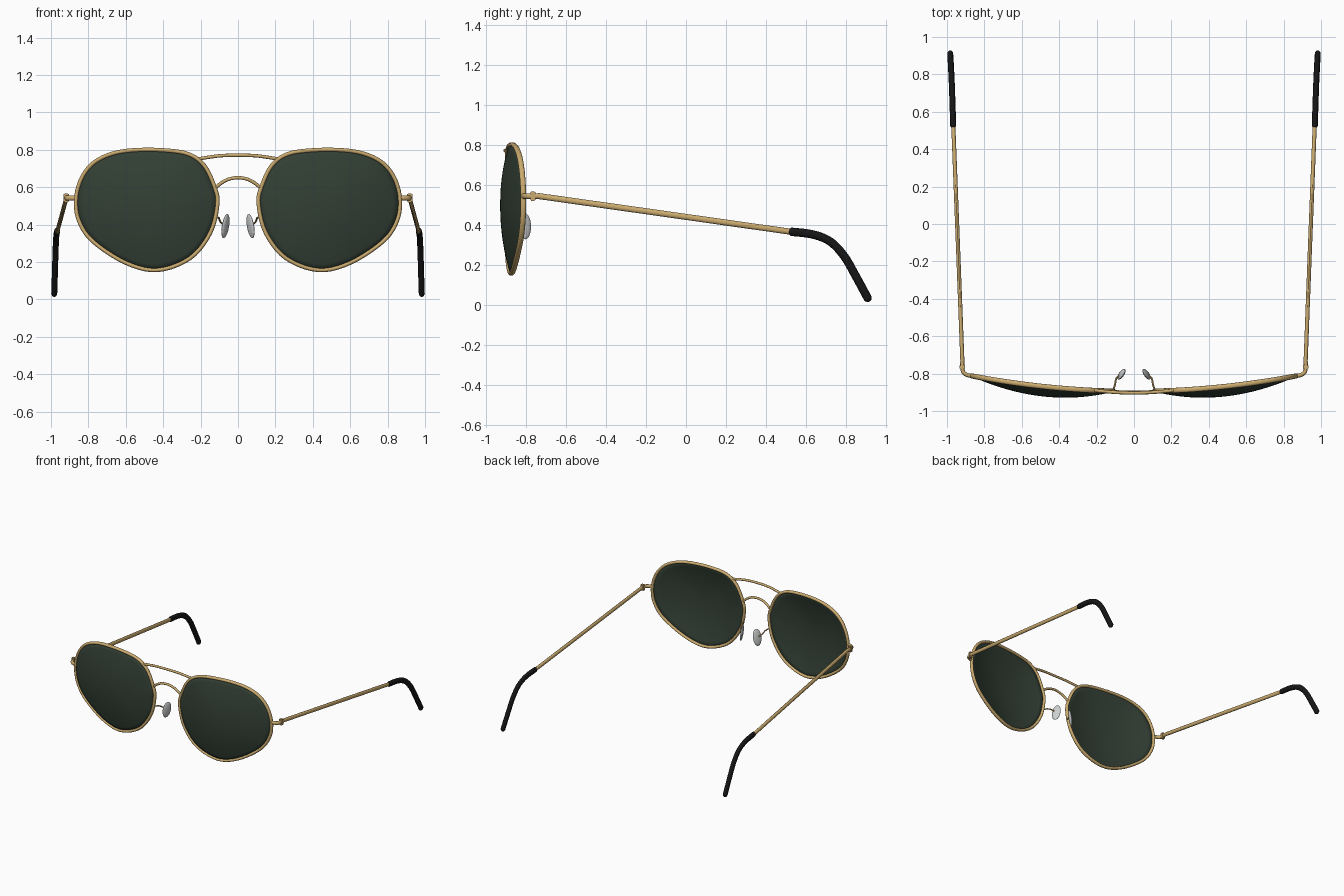
import bpy, bmesh, math
from mathutils import Vector, Matrix

cube = bpy.data.objects.get("Cube")
if cube:
    bpy.data.objects.remove(cube, do_unlink=True)


def material(name, rgb, rough, metal=0.0):
    m = bpy.data.materials.new(name)
    m.use_nodes = True
    m.diffuse_color = (*rgb, 1)
    bsdf = m.node_tree.nodes["Principled BSDF"]
    bsdf.inputs["Base Color"].default_value = (*rgb, 1)
    bsdf.inputs["Roughness"].default_value = rough
    bsdf.inputs["Metallic"].default_value = metal
    return m


GOLD = material("gold metal", (0.60, 0.41, 0.16), 0.35)
LENS = material("dark green glass", (0.032, 0.050, 0.035), 0.2)
BLACK = material("black plastic", (0.008, 0.008, 0.008), 0.5)
PAD = material("clear grey silicone", (0.62, 0.64, 0.64), 0.4)
X, Y, Z = Vector((1, 0, 0)), Vector((0, 1, 0)), Vector((0, 0, 1))


def finish(bm, name, mat, side=1):
    """Turn a bmesh into a smooth object; side -1 mirrors it across x."""
    if side < 0:
        bmesh.ops.scale(bm, vec=(-1, 1, 1), verts=bm.verts)
    bmesh.ops.recalc_face_normals(bm, faces=bm.faces)
    mesh = bpy.data.meshes.new(name)
    bm.to_mesh(mesh)
    bm.free()
    mesh.materials.append(mat)
    ob = bpy.data.objects.new(name, mesh)
    bpy.context.collection.objects.link(ob)
    bpy.ops.object.select_all(action='DESELECT')
    ob.select_set(True)
    bpy.context.view_layer.objects.active = ob
    bpy.ops.object.shade_smooth_by_angle(angle=math.radians(40))
    return ob


def spline(points, steps=6, closed=False):
    """Smooth curve through the points."""
    p = [Vector(q) for q in points]
    n = len(p)
    get = (lambda i: p[i % n]) if closed else (lambda i: p[max(0, min(n - 1, i))])
    out = []
    for i in range(n if closed else n - 1):
        a, b, c, d = (get(i + k) for k in (-1, 0, 1, 2))
        for s in range(steps):
            t = s / steps
            out.append(0.5 * (2 * b + (c - a) * t + (2 * a - 5 * b + 4 * c - d) * t * t
                              + (3 * b - a - 3 * c + d) * t ** 3))
    return out if closed else out + [p[-1]]


def tube(name, path, ref, ra, rb, mat, side=1, closed=False, round_ends=False, sides=12):
    """Sweep an oval along the path; ra is its half-width along ref."""
    path = [Vector(p) for p in path]
    scale = [1.0] * len(path)
    if round_ends:
        for end, nxt in ((0, 1), (-1, -2)):
            out = (path[end] - path[nxt]).normalized()
            base = path[end] - out * rb
            caps = [(base + out * rb * math.sin(a), max(math.cos(a), 0.15))
                    for a in (0, 0.5, 1.0, 1.45)]
            if end == 0:
                caps.reverse()
                path = [c[0] for c in caps] + path[1:]
                scale = [c[1] for c in caps] + scale[1:]
            else:
                path = path[:-1] + [c[0] for c in caps]
                scale = scale[:-1] + [c[1] for c in caps]
    n = len(path)
    bm = bmesh.new()
    rings = []
    for i, p in enumerate(path):
        if closed:
            t = path[(i + 1) % n] - path[i - 1]
        else:
            t = path[min(i + 1, n - 1)] - path[max(i - 1, 0)]
        t.normalize()
        a = (ref - t * ref.dot(t)).normalized()
        b = t.cross(a)
        angles = [2 * math.pi * k / sides for k in range(sides)]
        rings.append([bm.verts.new(p + scale[i] * (a * ra * math.cos(w) + b * rb * math.sin(w)))
                      for w in angles])
    for i in range(n if closed else n - 1):
        r, q = rings[i], rings[(i + 1) % n]
        for k in range(sides):
            j = (k + 1) % sides
            bm.faces.new((r[k], r[j], q[j], q[k]))
    if not closed:
        bm.faces.new(rings[0])
        bm.faces.new(rings[-1])
    return finish(bm, name, mat, side)


def wrap(x):
    """Depth of the frame front, curving back towards the temples."""
    return -0.895 + 0.11 * x * x


# Lens outline in x and z
outline = spline([(x, 0, z) for x, z in (
    (0.11, 0.51), (0.125, 0.60), (0.18, 0.715), (0.265, 0.777), (0.40, 0.798),
    (0.56, 0.798), (0.68, 0.777), (0.775, 0.728), (0.838, 0.645), (0.866, 0.535),
    (0.85, 0.42), (0.775, 0.31), (0.60, 0.196), (0.43, 0.157), (0.255, 0.222),
    (0.148, 0.357))], 5, True)
rim_path = [Vector((p.x, wrap(p.x), p.z)) for p in outline]
centre = Vector((0.48, 0, 0.49))


def lens(name, side):
    """Domed glass made of rings shrinking to the centre."""
    bm = bmesh.new()
    rings = []
    for k in range(10):
        t = 1 - k / 10
        ring = []
        for p in outline:
            q = centre + (p - centre) * t
            ring.append(bm.verts.new((q.x, wrap(q.x) - 0.05 * (1 - t * t), q.z)))
        rings.append(ring)
    n = len(outline)
    for r, q in zip(rings, rings[1:]):
        for i in range(n):
            j = (i + 1) % n
            bm.faces.new((r[i], r[j], q[j], q[i]))
    mid = bm.verts.new((centre.x, wrap(centre.x) - 0.05, centre.z))
    for i in range(n):
        bm.faces.new((rings[-1][i], rings[-1][(i + 1) % n], mid))
    ob = finish(bm, name, LENS, side)
    mod = ob.modifiers.new("thickness", 'SOLIDIFY')
    mod.thickness = 0.006
    mod.offset = 0


def nose_pad(name, side):
    bm = bmesh.new()
    bmesh.ops.create_uvsphere(bm, u_segments=20, v_segments=12, radius=1)
    tall = Vector((-0.17, 0, 1)).normalized()
    wide = Vector((0.52, -0.85, 0))
    wide = (wide - tall * wide.dot(tall)).normalized()
    thin = wide.cross(tall)
    axes = Matrix((thin * 0.011, wide * 0.033, tall * 0.066)).transposed().to_4x4()
    bmesh.ops.transform(bm, matrix=Matrix.Translation((0.067, -0.803, 0.392)) @ axes,
                        verts=bm.verts)
    finish(bm, name, PAD, side)


def hinge(name, side):
    bm = bmesh.new()
    bmesh.ops.create_cube(bm, size=1)
    bmesh.ops.scale(bm, vec=(0.028, 0.025, 0.048), verts=bm.verts)
    bmesh.ops.translate(bm, vec=(0.918, -0.765, 0.543), verts=bm.verts)
    bmesh.ops.bevel(bm, geom=bm.edges[:], offset=0.004, segments=2, affect='EDGES')
    finish(bm, name, GOLD, side)


# Both halves
for label, s in (("left", 1), ("right", -1)):
    tube(label + "_rim", rim_path, Y, 0.014, 0.011, GOLD, s, closed=True)
    lens(label + "_lens", s)
    nose_pad(label + "_nose_pad", s)
    tube(label + "_pad_arm", spline([(0.112, -0.89, 0.44), (0.102, -0.86, 0.435),
         (0.094, -0.825, 0.415), (0.07, -0.803, 0.392)]), Z, 0.005, 0.005, GOLD, s, sides=8)
    tube(label + "_end_piece", spline([(0.86, -0.813, 0.543), (0.89, -0.808, 0.543),
         (0.912, -0.793, 0.543), (0.918, -0.765, 0.543), (0.918, -0.735, 0.543)]),
         Z, 0.014, 0.011, GOLD, s)
    hinge(label + "_hinge", s)
    tube(label + "_temple", [(0.917, -0.75, 0.545), (0.941, -0.12, 0.456),
         (0.967, 0.55, 0.361)], X, 0.011, 0.015, GOLD, s, round_ends=True)
    tube(label + "_temple_tip", spline([(0.966, 0.51, 0.366), (0.970, 0.63, 0.352),
         (0.973, 0.72, 0.316), (0.976, 0.79, 0.243), (0.979, 0.85, 0.14),
         (0.983, 0.917, 0.016)]), X, 0.016, 0.021, BLACK, s, round_ends=True)

# Top bar and arched bridge
tube("top_bar", spline([(-0.21, -0.89, 0.752), (-0.1, -0.9, 0.768), (0, -0.903, 0.771),
     (0.1, -0.9, 0.768), (0.21, -0.89, 0.752)]), Y, 0.009, 0.009, GOLD)
tube("bridge", spline([(-0.122, -0.893, 0.595), (-0.09, -0.897, 0.622), (-0.05, -0.9, 0.643),
     (0, -0.9, 0.651), (0.05, -0.9, 0.643), (0.09, -0.897, 0.622), (0.122, -0.893, 0.595)]),
     Y, 0.009, 0.009, GOLD)
